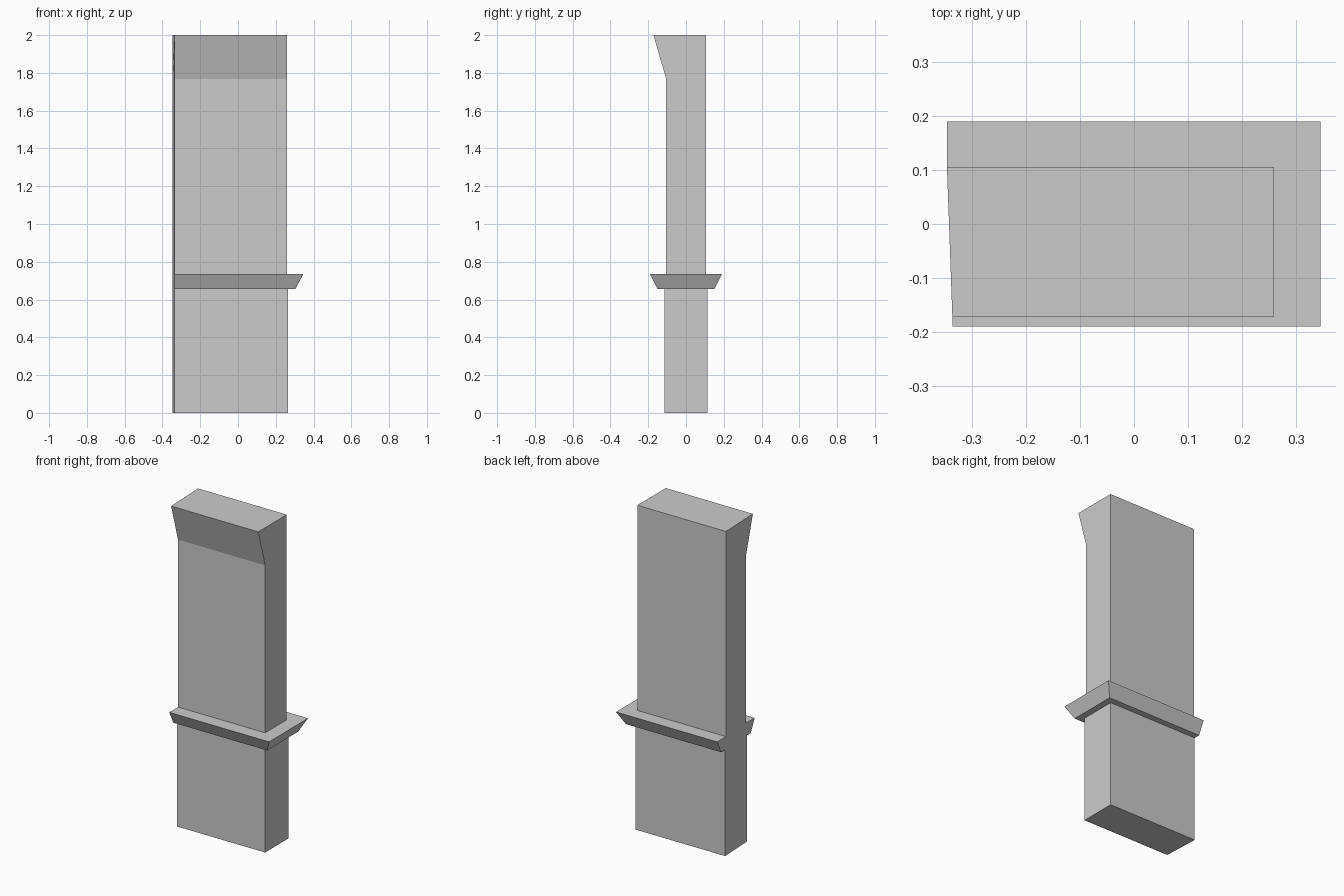
import bpy, bmesh

if "Cube" in bpy.data.objects:
    bpy.data.objects.remove(bpy.data.objects["Cube"])

LEFT_FRONT, LEFT_BACK = -0.336, -0.346   # slightly skewed left side
Z_TRIM, Z_SHAFT, Z_FLARE, Z_TOP = 0.655, 0.734, 1.767, 2.0


def block_ring(right, front, back, z):
    return [(LEFT_FRONT, front, z), (right, front, z),
            (right, back, z), (LEFT_BACK, back, z)]


def trim_ring(right, depth, inner, z):
    # band outline whose left ends sit flush with the block
    return block_ring(right, -depth, depth, z) + [
        (LEFT_BACK, inner, z), (LEFT_FRONT, -inner, z)]


def loft(name, rings, bottom, top):
    bm = bmesh.new()
    loops = [[bm.verts.new(p) for p in ring] for ring in rings]
    n = len(loops[0])
    for lo, hi in zip(loops, loops[1:]):
        for i in range(n):
            j = (i + 1) % n
            bm.faces.new((lo[i], lo[j], hi[j], hi[i]))
    if bottom:
        bm.faces.new(loops[0][::-1])
    if top:
        bm.faces.new(loops[-1])
    mesh = bpy.data.meshes.new(name)
    bm.to_mesh(mesh)
    bm.free()
    obj = bpy.data.objects.new(name, mesh)
    bpy.context.collection.objects.link(obj)
    return obj


# Lower block
loft("base_block", [block_ring(0.264, -0.113, 0.113, 0.0),
                    block_ring(0.264, -0.113, 0.113, Z_TRIM)], True, False)

# Flared band around the front, right and back
loft("trim_band", [trim_ring(0.304, 0.151, 0.109, Z_TRIM),
                   trim_ring(0.345, 0.190, 0.109, Z_SHAFT)], True, True)

# Upper block with its front flaring out at the top
loft("upper_block", [block_ring(0.259, -0.105, 0.105, Z_SHAFT),
                     block_ring(0.259, -0.105, 0.105, Z_FLARE),
                     block_ring(0.259, -0.172, 0.105, Z_TOP)], False, True)
